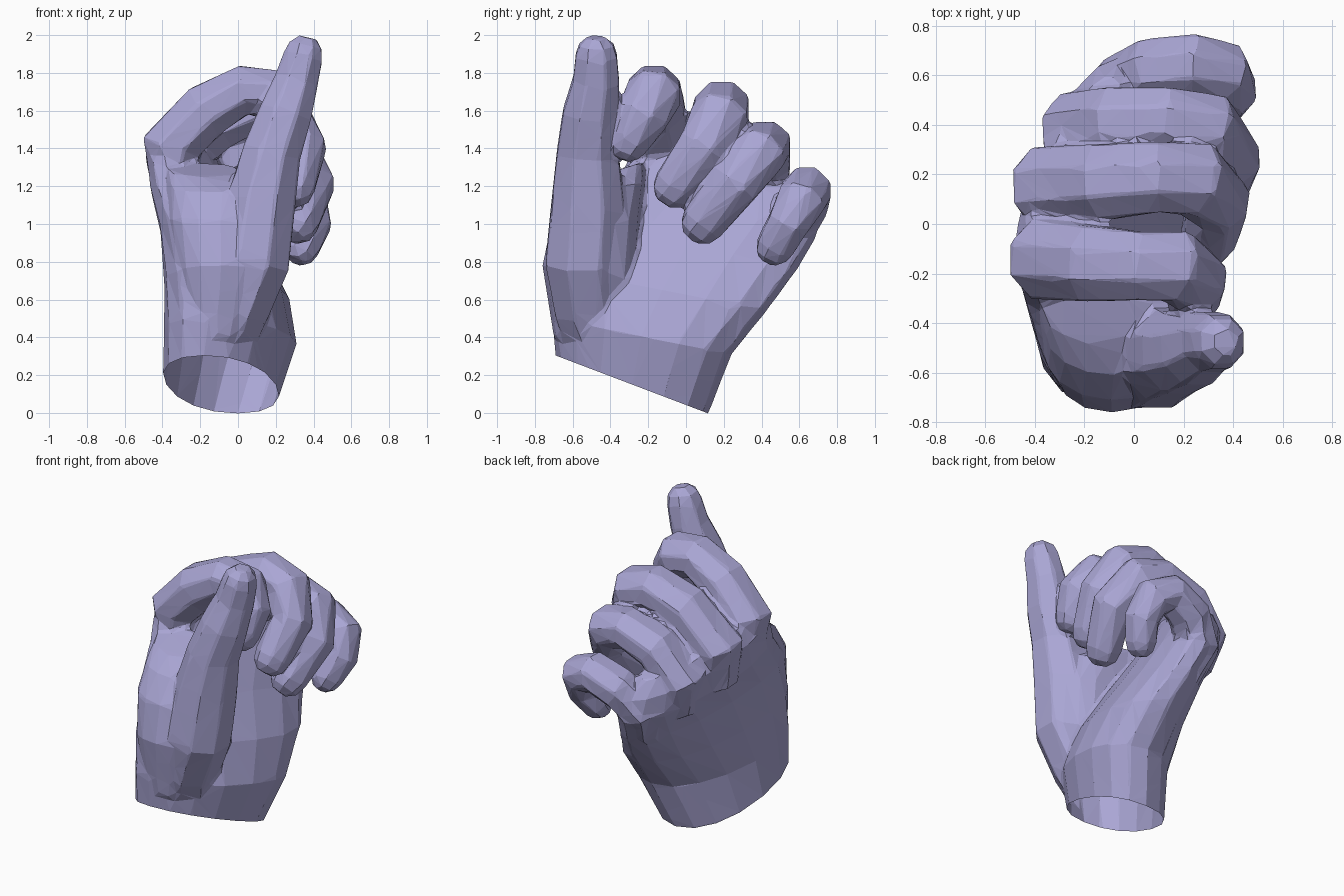
import bpy, bmesh, math
from mathutils import Vector

cube = bpy.data.objects.get("Cube")
if cube:
    bpy.data.objects.remove(cube, do_unlink=True)

skin = bpy.data.materials.new("lavender_skin")
skin.use_nodes = True
COLOR = (0.40, 0.38, 0.66, 1)
skin.diffuse_color = COLOR
skin.node_tree.nodes["Principled BSDF"].inputs["Base Color"].default_value = COLOR

body = bmesh.new()


def loft(rings):
    """Add a closed shell through a list of equally sized point rings."""
    rows = [[body.verts.new(p) for p in ring] for ring in rings]
    n = len(rows[0])
    for a, b in zip(rows, rows[1:]):
        for i in range(n):
            j = (i + 1) % n
            body.faces.new((a[i], a[j], b[j], b[i]))
    body.faces.new(rows[0][::-1])
    body.faces.new(rows[-1])


def digit(path, sides=8):
    """Finger along (x, y, z, radius) points, with a rounded tip."""
    pts = [Vector(p[:3]) for p in path]
    radii = [p[3] for p in path]
    end = (pts[-1] - pts[-2]).normalized()
    last = radii[-1]
    for step, scale in ((0.55, 0.85), (0.95, 0.45)):
        pts.append(Vector(path[-1][:3]) + end * last * step)
        radii.append(last * scale)
    rings = []
    for i, (p, r) in enumerate(zip(pts, radii)):
        before = (p - pts[max(i - 1, 0)]).normalized()
        after = (pts[min(i + 1, len(pts) - 1)] - p).normalized()
        t = (before + after).normalized()
        side = Vector((0, 1, 0))
        side = (side - t * side.dot(t)).normalized() * 1.1
        up = t.cross(side).normalized() * 1.04
        angles = [math.tau * (k + 0.5) / sides for k in range(sides)]
        rings.append([p + (side * math.cos(a) + up * math.sin(a)) * r for a in angles])
    loft(rings)


def section(front, back, x_min, x_max, shear, sides=16):
    """Rounded section between a front and a back (y, z) point."""
    f, b = Vector((0, *front)), Vector((0, *back))
    ring = []
    for k in range(sides):
        a = math.tau * k / sides
        c, s = math.cos(a), math.sin(a)
        c = math.copysign(abs(c) ** 0.92, c)
        s = math.copysign(abs(s) ** 0.92, s)
        p = f.lerp(b, (1 + c) / 2)
        p.x = (x_min + x_max) / 2 + s * (x_max - x_min) / 2 + shear * c
        ring.append(p)
    return ring


# Palm, from below the wrist cut to the knuckles, turned toward the little finger
loft([
    section((-0.66, 0.18), (0.07, -0.11), -0.38, 0.18, 0.08),
    section((-0.69, 0.30), (0.12, 0.0), -0.38, 0.20, 0.09),
    section((-0.71, 0.50), (0.24, 0.31), -0.36, 0.28, 0.13),
    section((-0.68, 0.76), (0.43, 0.54), -0.35, 0.23, 0.15),
    section((-0.56, 1.04), (0.59, 0.76), -0.36, 0.10, 0.16),
    section((-0.36, 1.24), (0.69, 0.93), -0.40, 0.03, 0.17),
    section((-0.27, 1.41), (0.67, 1.08), -0.41, -0.05, 0.17),
    section((-0.22, 1.52), (0.60, 1.20), -0.37, -0.12, 0.15),
])

# Fleshy web between the thumb and the back of the hand
loft([
    section((-0.70, 0.40), (-0.28, 0.32), -0.28, 0.06, 0.0),
    section((-0.76, 0.78), (-0.26, 0.70), -0.32, 0.22, 0.04),
    section((-0.71, 1.02), (-0.24, 1.02), -0.36, 0.24, 0.03),
    section((-0.61, 1.17), (-0.22, 1.22), -0.37, 0.18, -0.02),
    section((-0.48, 1.25), (-0.22, 1.33), -0.37, 0.0, -0.04),
])

# Thumb
digit([(-0.08, -0.45, 0.32, 0.15), (-0.01, -0.51, 0.55, 0.18),
       (0.08, -0.54, 0.80, 0.20), (0.12, -0.52, 1.10, 0.19),
       (0.18, -0.52, 1.38, 0.16), (0.25, -0.505, 1.58, 0.145),
       (0.31, -0.475, 1.76, 0.12), (0.345, -0.475, 1.89, 0.108)])
# Index finger
digit([(-0.33, -0.13, 1.20, 0.13), (-0.355, -0.14, 1.41, 0.16),
       (-0.17, -0.16, 1.60, 0.15), (0.03, -0.17, 1.71, 0.135),
       (0.17, -0.17, 1.69, 0.14), (0.25, -0.23, 1.57, 0.13),
       (0.24, -0.30, 1.44, 0.107)])
# Middle finger
digit([(-0.31, 0.12, 1.08, 0.13), (-0.345, 0.15, 1.32, 0.16),
       (-0.12, 0.17, 1.53, 0.15), (0.10, 0.19, 1.62, 0.14),
       (0.25, 0.18, 1.57, 0.145), (0.34, 0.09, 1.40, 0.13),
       (0.30, -0.06, 1.20, 0.112)])
# Ring finger
digit([(-0.18, 0.34, 0.95, 0.12), (-0.23, 0.38, 1.16, 0.15),
       (-0.07, 0.41, 1.34, 0.14), (0.14, 0.42, 1.42, 0.128),
       (0.30, 0.39, 1.38, 0.135), (0.39, 0.26, 1.21, 0.125),
       (0.32, 0.09, 1.01, 0.112)])
# Little finger
digit([(-0.02, 0.44, 0.80, 0.12), (-0.05, 0.54, 0.98, 0.14),
       (0.08, 0.62, 1.11, 0.128), (0.24, 0.64, 1.18, 0.125),
       (0.36, 0.61, 1.13, 0.12), (0.39, 0.54, 1.00, 0.107),
       (0.34, 0.47, 0.88, 0.097)])

bmesh.ops.recalc_face_normals(body, faces=body.faces)
mesh = bpy.data.meshes.new("hand")
body.to_mesh(mesh)
body.free()
hand = bpy.data.objects.new("hand", mesh)
bpy.context.collection.objects.link(hand)

# Fuse the shells into one faceted skin
remesh = hand.modifiers.new("fuse", "REMESH")
remesh.mode = "VOXEL"
remesh.voxel_size = 0.016
smooth = hand.modifiers.new("soften", "SMOOTH")
smooth.iterations = 4
facet = hand.modifiers.new("facet", "DECIMATE")
facet.ratio = 0.025
bpy.context.view_layer.update()
fused = bpy.data.meshes.new_from_object(hand.evaluated_get(bpy.context.evaluated_depsgraph_get()))
hand.modifiers.clear()
hand.data = fused

# Cut the wrist open
bm = bmesh.new()
bm.from_mesh(fused)
bmesh.ops.bisect_plane(bm, geom=bm.verts[:] + bm.edges[:] + bm.faces[:],
                       plane_co=(0, 0.11, 0), plane_no=(0, -0.30, -0.79), clear_outer=True)
for face in bm.faces:
    face.smooth = False
bm.to_mesh(fused)
bm.free()
fused.materials.clear()
fused.materials.append(skin)
